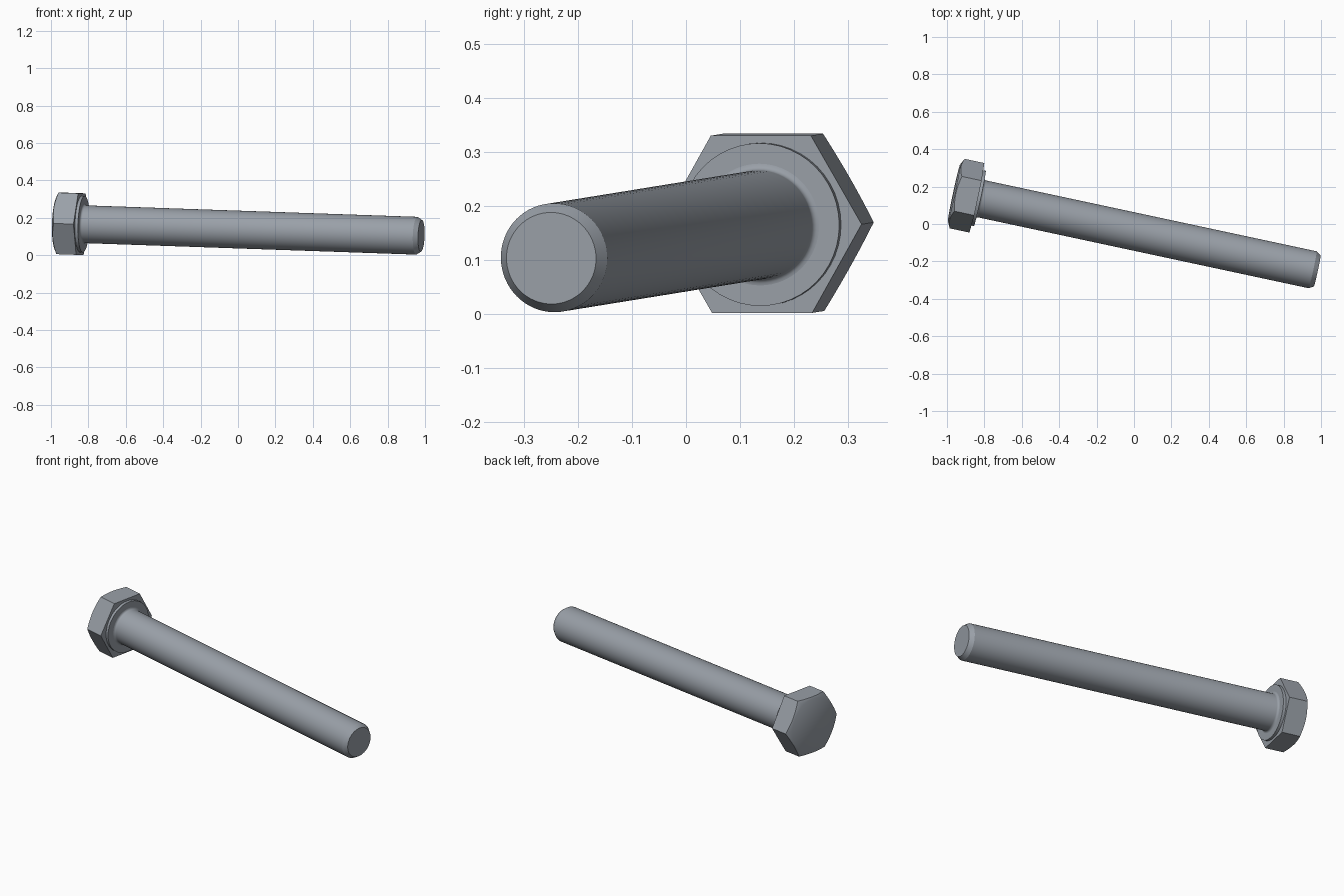
import bpy, bmesh, math
from mathutils import Matrix, Vector

if "Cube" in bpy.data.objects:
    bpy.data.objects.remove(bpy.data.objects["Cube"], do_unlink=True)

steel = bpy.data.materials.new("blue_grey_steel")
steel.use_nodes = True
colour = (0.32, 0.35, 0.39, 1)
steel.diffuse_color = colour
steel.node_tree.nodes["Principled BSDF"].inputs["Base Color"].default_value = colour

# Bolt frame: origin under the head, local z runs along the shank to the tip
base, tip = Vector((-0.84, 0.14, 0.166)), Vector((0.98, -0.25, 0.103))
axis = (tip - base).normalized()
side = Vector((0, 0, 1)).cross(axis).normalized()
up = axis.cross(side)
frame = Matrix((side, up, axis)).transposed().to_4x4()
frame.translation = base
length = (tip - base).length


def loft(name, rings, start, end):
    """Skin a list of closed rings and close both ends with fans."""
    bm = bmesh.new()
    loops = [[bm.verts.new(p) for p in ring] for ring in rings]
    n = len(loops[0])
    for a, b in zip(loops, loops[1:]):
        for i in range(n):
            j = (i + 1) % n
            bm.faces.new((a[i], a[j], b[j], b[i]))
    for loop, z in ((loops[0], start), (loops[-1], end)):
        centre = bm.verts.new((0, 0, z))
        for i in range(n):
            bm.faces.new((loop[i], loop[(i + 1) % n], centre))
    bmesh.ops.recalc_face_normals(bm, faces=bm.faces)
    mesh = bpy.data.meshes.new(name)
    bm.to_mesh(mesh)
    bm.free()
    mesh.materials.append(steel)
    obj = bpy.data.objects.new(name, mesh)
    bpy.context.collection.objects.link(obj)
    obj.matrix_world = frame
    bpy.ops.object.select_all(action="DESELECT")
    obj.select_set(True)
    bpy.context.view_layer.objects.active = obj
    bpy.ops.object.shade_smooth_by_angle(angle=math.radians(30))
    return obj


def circle(radius, z, n):
    return [(radius * math.cos(2 * math.pi * i / n),
             radius * math.sin(2 * math.pi * i / n), z) for i in range(n)]


def lathe(name, profile, n):
    return loft(name, [circle(r, z, n) for r, z in profile],
                profile[0][1], profile[-1][1])


# Hexagonal head with a conical chamfer that leaves arcs on the flats
APOTHEM, CROWN, CHAMFER_R, SLOPE, SEG = 0.1645, 0.125, 0.155, 0.49, 72
bottom, shoulder = [], []
for i in range(SEG):
    t = 2 * math.pi * i / SEG
    r = APOTHEM / math.cos(t % (math.pi / 3) - math.pi / 6)
    x, y = r * math.cos(t), r * math.sin(t)
    bottom.append((x, y, 0))
    shoulder.append((x, y, -CROWN + SLOPE * (r - CHAMFER_R)))
loft("hex_head", [bottom, shoulder, circle(CHAMFER_R, -CROWN, SEG)], 0, -CROWN)

# Round bearing face under the head
WASHER = 0.016
lathe("bearing_face", [(0.151, -0.005), (0.151, WASHER)], 48)

# Plain shank with a small root fillet and a chamfered tip
R, FILLET = 0.101, 0.012
root = [(R + FILLET * (1 - math.sin(a)), WASHER + FILLET * (1 - math.cos(a)))
        for a in (math.pi / 2 * k / 4 for k in range(5))]
lathe("shank", root + [(R, length - 0.025), (0.085, length)], 64)
